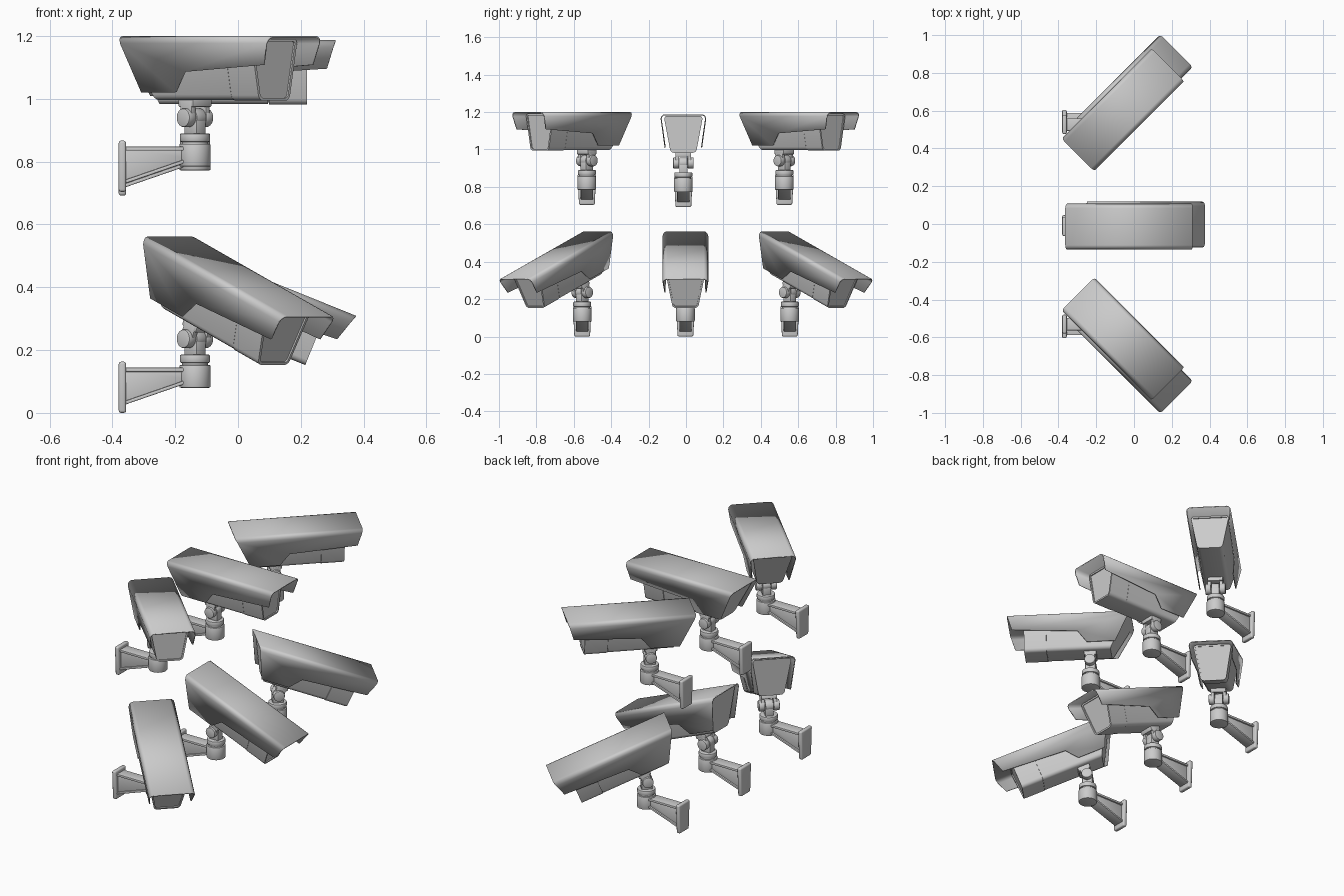
import bpy, bmesh, math
from mathutils import Matrix, Vector

if "Cube" in bpy.data.objects:
    bpy.data.objects.remove(bpy.data.objects["Cube"])

PX = -0.137                 # x of the pan axis
HINGE = 0.236               # height of the tilt axis above the plate bottom


def finish(bm, name, mat, angle=35):
    bmesh.ops.recalc_face_normals(bm, faces=bm.faces)
    me = bpy.data.meshes.new(name)
    bm.to_mesh(me)
    bm.free()
    ob = bpy.data.objects.new(name, me)
    bpy.context.collection.objects.link(ob)
    ob.matrix_world = mat
    bpy.ops.object.select_all(action='DESELECT')
    ob.select_set(True)
    bpy.context.view_layer.objects.active = ob
    bpy.ops.object.shade_smooth_by_angle(angle=math.radians(angle))
    return ob


def hexa(name, mat, pts, bevel=0.004, segs=2, long_only=False, recess=None):
    """Six-sided solid from two quads; pts = 4 back corners + 4 front corners."""
    bm = bmesh.new()
    v = [bm.verts.new(p) for p in pts]
    for f in ((0, 1, 2, 3), (4, 5, 6, 7), (0, 1, 5, 4), (1, 2, 6, 5), (2, 3, 7, 6), (3, 0, 4, 7)):
        bm.faces.new([v[i] for i in f])
    bmesh.ops.recalc_face_normals(bm, faces=bm.faces)
    edges = list(bm.edges)
    if long_only:
        ends = (set(v[:4]), set(v[4:]))
        edges = [e for e in edges if not any(set(e.verts) <= s for s in ends)]
    bmesh.ops.bevel(bm, geom=edges, offset=bevel, segments=segs, profile=0.5, affect='EDGES')
    if recess:                                  # framed, sunken front window
        bm.normal_update()
        face = max(bm.faces, key=lambda f: f.calc_center_median().x)
        bmesh.ops.inset_region(bm, faces=[face], thickness=0.009)
        inner = bmesh.ops.extrude_face_region(bm, geom=[face])
        bmesh.ops.delete(bm, geom=[face], context='FACES_ONLY')
        vs = [g for g in inner['geom'] if isinstance(g, bmesh.types.BMVert)]
        bmesh.ops.translate(bm, verts=vs, vec=(-recess, 0, 0))
    return finish(bm, name, mat)


def quad(x, hy0, z0, hy1, z1, x1=None):
    """Four corners of a trapezoid across the x axis (bottom, then top)."""
    x1 = x if x1 is None else x1
    return [(x, -hy0, z0), (x, hy0, z0), (x1, hy1, z1), (x1, -hy1, z1)]


def cyl(name, mat, r, a, b, axis='Z', bevel=0.005):
    bm = bmesh.new()
    rot = Matrix.Rotation(math.pi / 2, 4, 'X') if axis == 'Y' else Matrix()
    mid = Vector((0, (a + b) / 2, 0)) if axis == 'Y' else Vector((0, 0, (a + b) / 2))
    bmesh.ops.create_cone(bm, cap_ends=True, segments=32, radius1=r, radius2=r,
                          depth=b - a, matrix=Matrix.Translation(mid) @ rot)
    rims = [e for e in bm.edges if any(len(f.verts) > 4 for f in e.link_faces)]
    bmesh.ops.bevel(bm, geom=rims, offset=bevel, segments=2, profile=0.5, affect='EDGES')
    return finish(bm, name, mat)


def sun_hood(mat):
    """Thin cover: rounded top, slanted ends, stepped lower edge."""
    back = lambda z: -0.227 + (0.26 - z) * 0.472
    front = lambda z: 0.448 - (0.26 - z) * 0.3
    half = [(0.098, 0.26), (0.109, 0.2575), (0.1175, 0.25), (0.122, 0.237)]
    section = [(-y, z) for y, z in reversed(half)] + half
    bm = bmesh.new()
    rows = [(bm.verts.new((back(z), y, z)), bm.verts.new((front(z), y, z))) for y, z in section]
    for a, b in zip(rows, rows[1:]):
        bm.faces.new((a[0], a[1], b[1], b[0]))
    skirt = [(front(0.168), 0.168), (0.062, 0.146), (0.012, 0.081), (back(0.081), 0.081)]
    for s, row in ((-1, rows[0]), (1, rows[-1])):
        low = [bm.verts.new((x, s * (0.122 - (0.237 - z) * 0.14), z)) for x, z in skirt]
        bm.faces.new([row[0], row[1]] + low)
    bmesh.ops.recalc_face_normals(bm, faces=bm.faces)
    if max(bm.faces, key=lambda f: f.calc_center_median().z).normal.z < 0:
        bmesh.ops.reverse_faces(bm, faces=bm.faces)
    up = bm.faces[:]
    ob = finish(bm, "sun_hood", mat)
    top = max(ob.data.polygons, key=lambda p: p.center.z)
    mod = ob.modifiers.new("thickness", 'SOLIDIFY')
    mod.thickness = 0.006
    mod.offset = -1 if top.normal.z > 0 else 1


def camera(y, z, pan, tilt):
    base = Matrix.Translation((PX, y, z))
    turn = base @ Matrix.Rotation(math.radians(pan), 4, 'Z')
    head = turn @ Matrix.Translation((0, 0, HINGE)) @ Matrix.Rotation(math.radians(tilt), 4, 'Y')

    # wall plate and bracket arm
    xb, xf = -0.38 - PX, -0.356 - PX
    hexa("wall_plate", base, quad(xb, 0.042, 0, 0.05, 0.163) + quad(xf, 0.042, 0, 0.05, 0.163), 0.008, 3)
    hexa("arm_web", base, quad(xf - 0.004, 0.024, 0.035, 0.024, 0.14) + quad(-0.02, 0.024, 0.105, 0.024, 0.14), 0.002)
    hexa("arm_top_flange", base, quad(xf - 0.004, 0.033, 0.131, 0.033, 0.144) + quad(-0.01, 0.033, 0.131, 0.033, 0.144), 0.003)
    hexa("arm_bottom_flange", base, quad(xf - 0.004, 0.033, 0.026, 0.033, 0.038) + quad(-0.02, 0.033, 0.096, 0.033, 0.108), 0.003)

    # pan socket and collar
    cyl("pan_socket", base, 0.05, 0.08, 0.153)
    cyl("pan_neck", turn, 0.042, 0.14, 0.17, bevel=0.002)
    cyl("pan_collar", turn, 0.048, 0.159, 0.186)

    # tilt hinge
    hexa("hinge_post", turn, quad(-0.028, 0.022, 0.18, 0.022, HINGE) + quad(0.028, 0.022, 0.18, 0.022, HINGE))
    cyl("hinge_barrel", turn @ Matrix.Translation((0, 0, HINGE)), 0.03, -0.021, 0.021, 'Y', 0.002)
    for s in (-1, 1):
        a, b = sorted((s * 0.023, s * 0.055))
        cyl("hinge_knuckle", head, 0.03, a, b, 'Y')
        ear = [(x, yy, zz) for x in (-0.026, 0.026)
               for yy, zz in ((s * 0.023, 0), (s * 0.042, 0), (s * 0.042, 0.058), (s * 0.023, 0.058))]
        hexa("hinge_ear", head, ear, 0.003)
    hexa("housing_foot", head, quad(-0.034, 0.042, 0.034, 0.042, 0.062) + quad(0.034, 0.042, 0.034, 0.042, 0.062))

    # camera housing: rear shell, seam, front shell with sunken window
    hexa("rear_housing", head, quad(-0.113, 0.067, 0.056, 0.104, 0.25, -0.208) + quad(0.233, 0.067, 0.056, 0.104, 0.25),
         0.018, 4, True)
    hexa("front_housing", head, quad(0.235, 0.068, 0.054, 0.105, 0.251) + quad(0.357, 0.068, 0.054, 0.105, 0.251),
         0.018, 4, True, 0.006)
    hexa("seam_core", head, quad(0.22, 0.062, 0.06, 0.098, 0.245) + quad(0.25, 0.062, 0.06, 0.098, 0.245), 0.016, 4, True)
    sun_hood(head)


# lower row tilted down, upper row level
for y, pan in ((-0.555, -45), (-0.003, 0), (0.555, 45)):
    camera(y, 0.0, pan, 22)
for y, z, pan in ((-0.53, 0.704, -45), (-0.014, 0.692, 0), (0.526, 0.704, 45)):
    camera(y, z, pan, 0)
